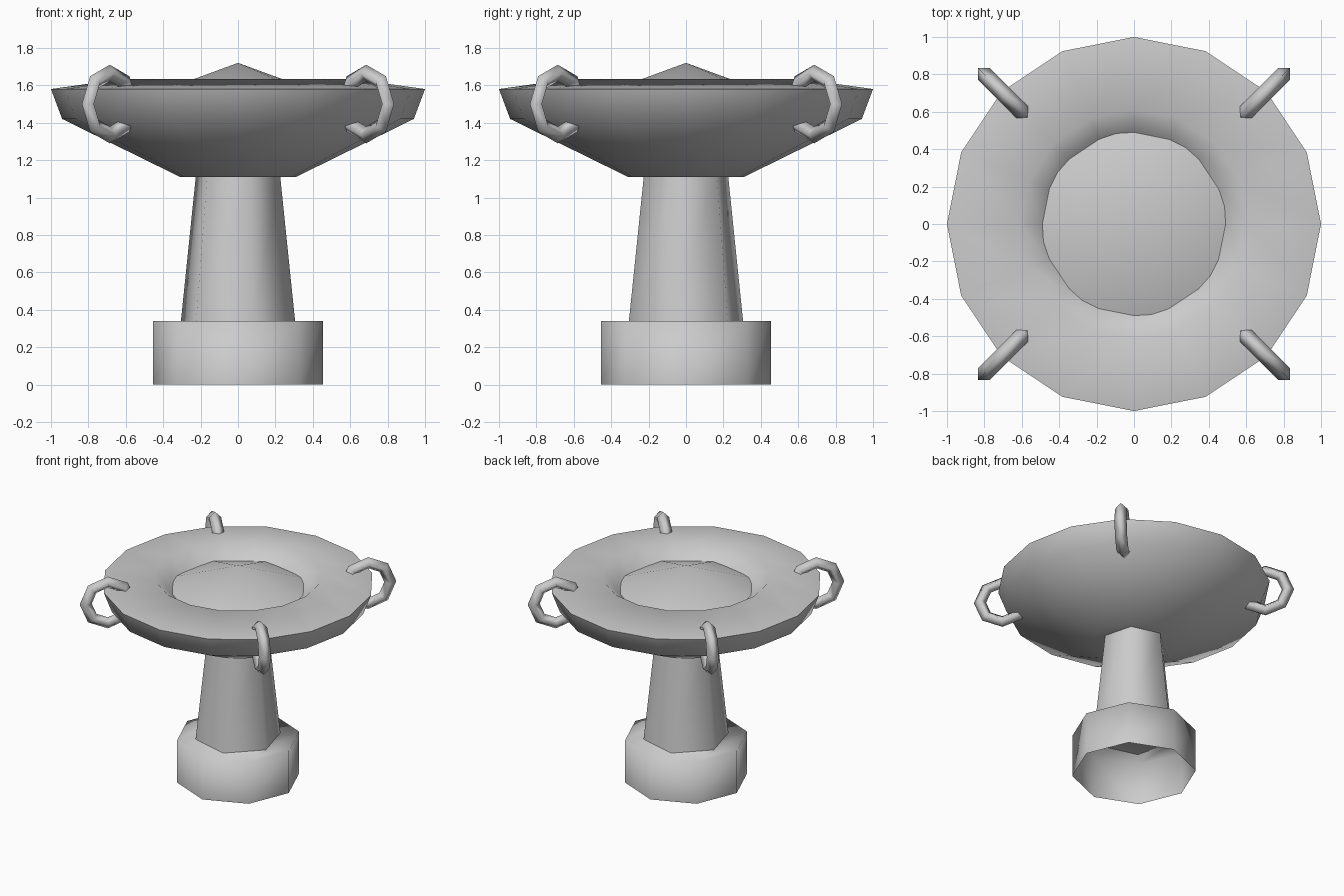
import bpy
import bmesh
from math import cos, sin, pi, radians
from mathutils import Matrix

cube = bpy.data.objects.get("Cube")
if cube:
    bpy.data.objects.remove(cube, do_unlink=True)

# Single stone colour
stone = bpy.data.materials.new("grey stone")
stone.use_nodes = True
stone.diffuse_color = (0.6, 0.6, 0.6, 1)
shader = next(n for n in stone.node_tree.nodes if n.type == 'BSDF_PRINCIPLED')
shader.inputs["Base Color"].default_value = stone.diffuse_color
shader.inputs["Roughness"].default_value = 0.8


def ring(bm, radius, z, sides, turn):
    """One polygon of vertices; a single vertex at the axis."""
    if radius == 0:
        return [bm.verts.new((0, 0, z))]
    angles = [radians(turn) + 2 * pi * i / sides for i in range(sides)]
    return [bm.verts.new((radius * cos(a), radius * sin(a), z)) for a in angles]


def turned(bm, profile, sides, turn=0):
    """Turn a (radius, height) profile around z; returns its rings."""
    rings = [ring(bm, r, z, sides, turn) for r, z in profile]
    for low, high in zip(rings, rings[1:]):
        for i in range(sides):
            j = (i + 1) % sides
            quad = [low[i % len(low)], low[j % len(low)],
                    high[j % len(high)], high[i % len(high)]]
            bm.faces.new(list(dict.fromkeys(quad)))
    return rings


def finish(name, bm, smooth_angle):
    bmesh.ops.recalc_face_normals(bm, faces=bm.faces)
    mesh = bpy.data.meshes.new(name)
    bm.to_mesh(mesh)
    bm.free()
    obj = bpy.data.objects.new(name, mesh)
    bpy.context.collection.objects.link(obj)
    mesh.materials.append(stone)
    shade(obj, smooth_angle)
    return obj


def shade(obj, angle):
    bpy.ops.object.select_all(action='DESELECT')
    obj.select_set(True)
    bpy.context.view_layer.objects.active = obj
    bpy.ops.object.shade_smooth_by_angle(angle=radians(angle))


COLUMN_R, COLUMN_TURN, BASE_TOP = 0.316, 45, 0.34

# Base: hollow octagonal drum, its top pierced by the column
bm = bmesh.new()
wall = turned(bm, [(0.455, 0), (0.455, BASE_TOP)], 8)
hole = ring(bm, COLUMN_R, BASE_TOP, 6, COLUMN_TURN)
inner = [bm.edges.new((hole[i], hole[(i + 1) % 6])) for i in range(6)]
outer = [bm.edges.get((wall[1][i], wall[1][(i + 1) % 8])) for i in range(8)]
bmesh.ops.bridge_loops(bm, edges=inner + outer)
finish("base", bm, 120)

# Column: tapering hexagon
bm = bmesh.new()
turned(bm, [(COLUMN_R, BASE_TOP), (0.234, 1.11)], 6, COLUMN_TURN)
finish("column", bm, 65)

# Bowl: underside, outer lip, raised inner ridge and basin
bm = bmesh.new()
turned(bm, [(0, 1.11), (0.31, 1.11), (0.94, 1.42), (1, 1.58),
            (0.61, 1.635), (0.5, 1.54), (0.3, 1.4), (0, 1.36)], 16)
finish("bowl", bm, 65)

# Shallow octagonal cone in the middle of the basin
bm = bmesh.new()
turned(bm, [(0.55, 1.522), (0, 1.72)], 8, 11.25)
finish("basin_cone", bm, 65)

# Four upright ring handles on the diagonals, sunk into the lip
corners = {"back_left": 45, "back_right": 135, "front_right": 225, "front_left": 315}
for corner, angle in corners.items():
    bpy.ops.mesh.primitive_torus_add(major_segments=8, minor_segments=4,
                                     major_radius=0.165, minor_radius=0.045)
    handle = bpy.context.object
    handle.name = "ring_handle_" + corner
    handle.data.transform(Matrix.Rotation(radians(angle), 4, 'Z')
                          @ Matrix.Translation((0.97, 0, 1.5))
                          @ Matrix.Rotation(pi / 2, 4, 'X'))
    handle.location = (0, 0, 0)
    handle.data.materials.append(stone)
    shade(handle, 120)
